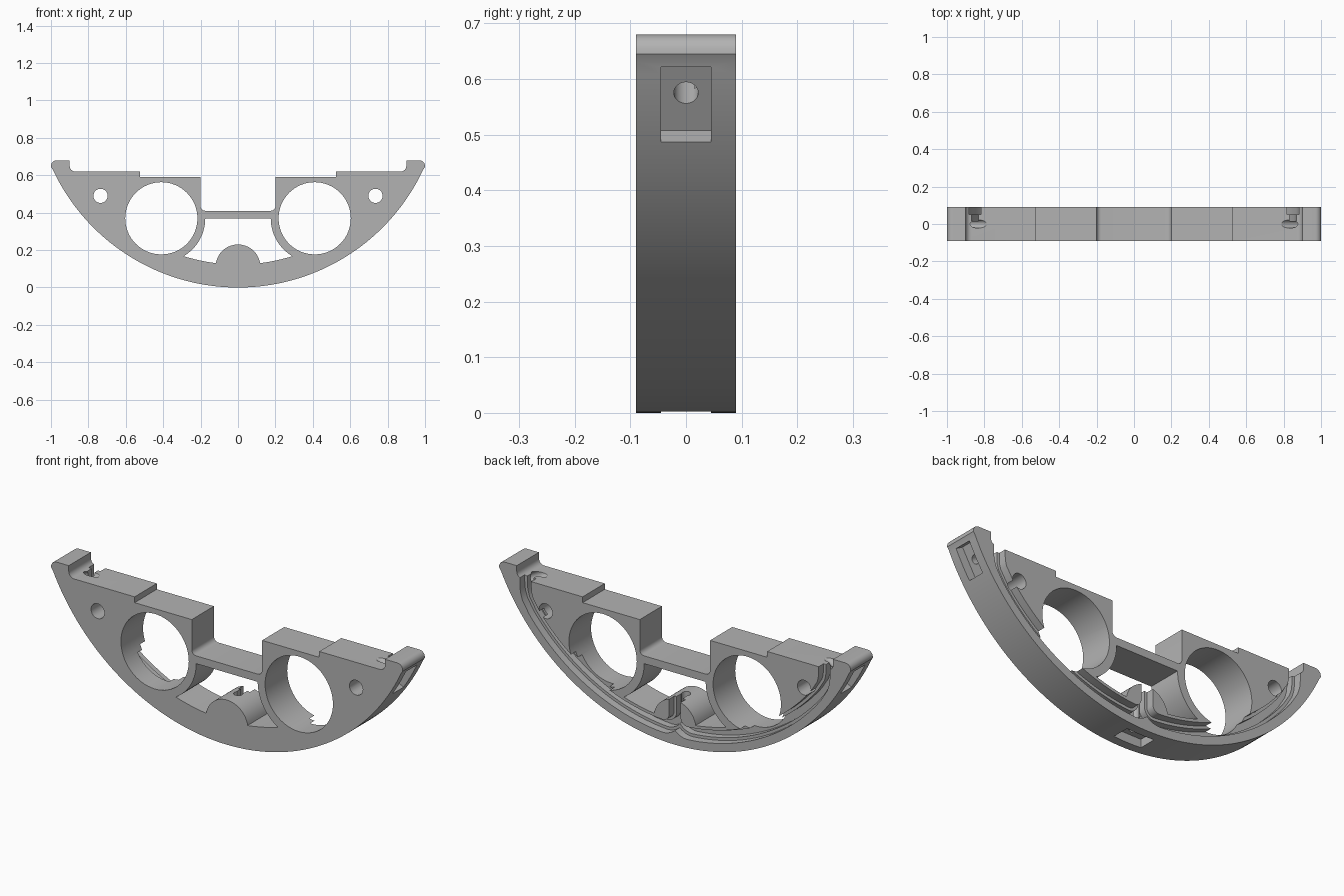
import bpy, bmesh
from math import sin, cos, pi, radians, sqrt, asin
from mathutils import Vector, Matrix

cube = bpy.data.objects.get("Cube")
if cube:
    bpy.data.objects.remove(cube, do_unlink=True)

grey = bpy.data.materials.new("light_grey")
grey.use_nodes = True
grey.diffuse_color = (0.45, 0.45, 0.45, 1)
grey.node_tree.nodes["Principled BSDF"].inputs["Base Color"].default_value = (0.45, 0.45, 0.45, 1)

R = 1.093          # outer bow radius, centred on (0, R)
HALF = 0.09        # half thickness
RING = (0.41, 0.37)


def arc(cx, cz, r, a0, a1, n):
    """Points on an arc in the xz plane, angles in degrees."""
    return [(cx + r * cos(radians(a0 + (a1 - a0) * i / n)),
             cz + r * sin(radians(a0 + (a1 - a0) * i / n))) for i in range(n + 1)]


def finish(name, bm):
    bmesh.ops.recalc_face_normals(bm, faces=bm.faces)
    mesh = bpy.data.meshes.new(name)
    bm.to_mesh(mesh)
    bm.free()
    mesh.materials.append(grey)
    obj = bpy.data.objects.new(name, mesh)
    bpy.context.collection.objects.link(obj)
    return obj


def prism(name, points, y0, y1):
    """Extrude an xz outline from y0 to y1."""
    bm = bmesh.new()
    face = bm.faces.new([bm.verts.new((x, y0, z)) for x, z in points])
    ext = bmesh.ops.extrude_face_region(bm, geom=[face])
    bmesh.ops.translate(bm, vec=(0, y1 - y0, 0),
                        verts=[v for v in ext["geom"] if isinstance(v, bmesh.types.BMVert)])
    return finish(name, bm)


def mirrored(half):
    """Complete an outline given its +x half from bottom to top."""
    return half + [(-x, z) for x, z in reversed(half) if x > 1e-6]


def band(path, width):
    """Outline of a strip of given width along a path."""
    left, right = [], []
    for i, p in enumerate(path):
        a, b = Vector(path[max(i - 1, 0)]), Vector(path[min(i + 1, len(path) - 1)])
        d = (b - a).normalized() * width / 2
        left.append((p[0] - d.y, p[1] + d.x))
        right.append((p[0] + d.y, p[1] - d.x))
    return left + right[::-1]


def radial(name, angle, r0, r1, radius=None):
    """Box or cylinder pointing outward from the bow centre at an angle from straight down."""
    bm = bmesh.new()
    if radius:
        bmesh.ops.create_cone(bm, cap_ends=True, segments=32, radius1=radius,
                              radius2=radius, depth=r1 - r0)
    else:
        bmesh.ops.create_cube(bm, size=1)
        bmesh.ops.scale(bm, vec=(0.155, 0.09, r1 - r0), verts=bm.verts)
    bmesh.ops.translate(bm, vec=(0, 0, -(r0 + r1) / 2), verts=bm.verts)
    bmesh.ops.rotate(bm, cent=(0, 0, 0), matrix=Matrix.Rotation(-angle, 3, 'Y'), verts=bm.verts)
    bmesh.ops.translate(bm, vec=(0, 0, R), verts=bm.verts)
    return finish(name, bm)


# Bow shaped body with stepped top and raised tips
tip_angle = -90 + 65
half = arc(0, R, R, -90, tip_angle, 48)
half += [(1.0, 0.645)] + arc(0.97, 0.65, 0.03, 10, 90, 6)
half += [(0.9, 0.68)] + arc(0.87, 0.65, 0.03, 0, -90, 6)
half += [(0.525, 0.62), (0.525, 0.59), (0.2, 0.59)]
half += arc(0.175, 0.435, 0.025, 0, -90, 6)
body = prism("bow_frame", mirrored(half), -HALF, HALF)

cutters = []

# Central window wrapping around the rings and the middle bump
bump_r, bump_z, floor_r = 0.12, 0.11, 0.97
window = arc(0, bump_z, bump_r, 90, 10, 14)
window += arc(0, R, floor_r, -90 + 7.3, -90 + 17.5, 8)
window += arc(*RING, 0.235, 239, 180, 14)
cutters.append(prism("window_cutter", mirrored(window), -0.2, 0.2))

# Groove path: down the bump, along the bow, out of the top by the tip
groove_r = 1.0175
path = [(0, 0.3), (0, 0.2)] + arc(0.07, 0.148, 0.07, 180, 270, 10)
path += arc(0, R, groove_r, -90 + 6, -90 + 52, 30)
path += [(0.838, 0.525), (0.847, 0.555), (0.85, 0.59), (0.85, 0.7)]

for s in (1, -1):
    # Large rings and small screw holes
    cutters.append(prism("ring_cutter", arc(s * RING[0], RING[1], 0.193, 0, 354.375, 63), -0.2, 0.2))
    cutters.append(prism("screw_cutter", arc(s * 0.735, 0.49, 0.038, 0, 348.75, 31), -0.2, 0.2))
    # Cover recess and deeper channel in the back
    for width, depth in ((0.065, 0.05), (0.036, 0.015)):
        outline = [(s * x, z) for x, z in band(path, width)]
        cutters.append(prism("groove_cutter", outline, depth, 0.2))

# Pockets in the outer edge, each with a round passage
for a in (-radians(60.4), 0, radians(60.4)):
    cutters.append(radial("pocket_cutter", a, R - 0.045, R + 0.1))
    cutters.append(radial("passage_cutter", a, 0.8, R - 0.02, 0.022))

for c in cutters:
    c.hide_render = True
    mod = body.modifiers.new("cut", 'BOOLEAN')
    mod.operation = 'DIFFERENCE'
    mod.solver = 'EXACT'
    mod.object = c

bpy.ops.object.select_all(action='DESELECT')
body.select_set(True)
bpy.context.view_layer.objects.active = body
for mod in list(body.modifiers):
    bpy.ops.object.modifier_apply(modifier=mod.name)
for c in cutters:
    bpy.data.objects.remove(c, do_unlink=True)
bpy.ops.object.shade_smooth_by_angle(angle=radians(25))
